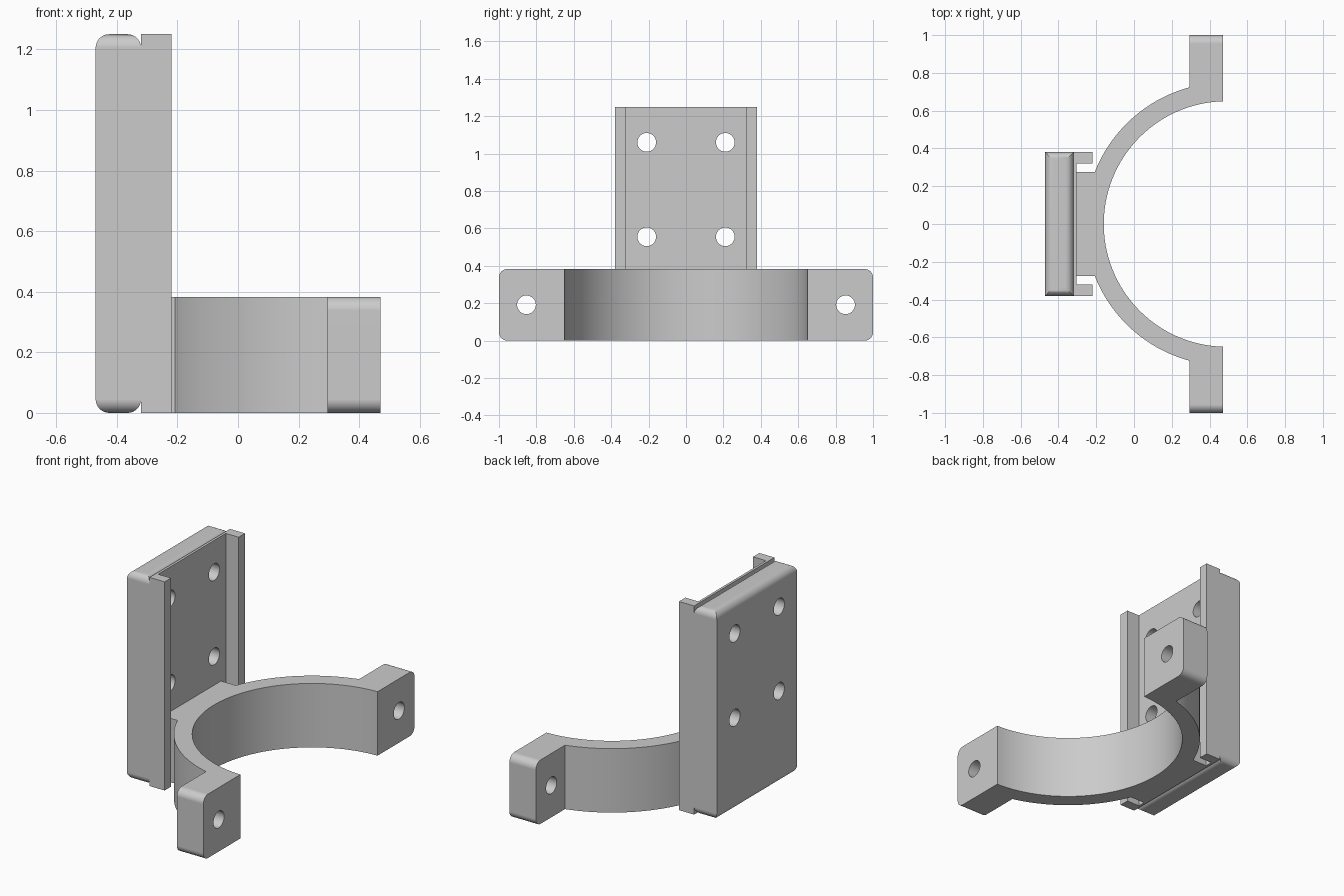
import bpy, bmesh
from math import sin, cos, asin, acos, pi, radians
from mathutils import Matrix

if "Cube" in bpy.data.objects:
    bpy.data.objects.remove(bpy.data.objects["Cube"])

grey = bpy.data.materials.new("light grey")
grey.use_nodes = True
colour = (0.6, 0.6, 0.6, 1)
grey.diffuse_color = colour
grey.node_tree.nodes["Principled BSDF"].inputs["Base Color"].default_value = colour

HOLE_R, CORNER_R = 0.05, 0.045


def prism(name, half, height, round_y=None):
    """Extrude a half outline, mirrored across y, and round the ends at |y| = round_y."""
    outline = half + [(x, -y) for x, y in reversed(half) if y > 1e-6]
    bm = bmesh.new()
    base = bm.faces.new([bm.verts.new((x, y, 0)) for x, y in outline])
    top = bmesh.ops.extrude_face_region(bm, geom=[base])["geom"]
    verts = [g for g in top if isinstance(g, bmesh.types.BMVert)]
    bmesh.ops.translate(bm, verts=verts, vec=(0, 0, height))
    if round_y:
        ends = [e for e in bm.edges
                if all(abs(abs(v.co.y) - round_y) < 1e-4 for v in e.verts)
                and abs(e.verts[0].co.z - e.verts[1].co.z) < 1e-4]
        bmesh.ops.bevel(bm, geom=ends, offset=CORNER_R, segments=8,
                        profile=0.5, affect='EDGES')
    bmesh.ops.recalc_face_normals(bm, faces=bm.faces)
    mesh = bpy.data.meshes.new(name)
    bm.to_mesh(mesh)
    bm.free()
    obj = bpy.data.objects.new(name, mesh)
    bpy.context.collection.objects.link(obj)
    mesh.materials.append(grey)
    return obj


def drill(obj, x, spots):
    """Cut round holes along x at the given (y, z) spots."""
    bm = bmesh.new()
    for y, z in spots:
        place = Matrix.Translation((x, y, z)) @ Matrix.Rotation(pi / 2, 4, 'Y')
        bmesh.ops.create_cone(bm, cap_ends=True, segments=40, radius1=HOLE_R,
                              radius2=HOLE_R, depth=0.5, matrix=place)
    mesh = bpy.data.meshes.new("hole_cutter")
    bm.to_mesh(mesh)
    bm.free()
    mesh.materials.append(grey)
    cutter = bpy.data.objects.new("hole_cutter", mesh)
    bpy.context.collection.objects.link(cutter)
    cutter.hide_render = True
    mod = obj.modifiers.new("holes", 'BOOLEAN')
    mod.object, mod.operation, mod.solver = cutter, 'DIFFERENCE', 'EXACT'
    activate(obj)
    bpy.ops.object.modifier_apply(modifier=mod.name)
    bpy.data.objects.remove(cutter)


def activate(obj):
    bpy.ops.object.select_all(action='DESELECT')
    obj.select_set(True)
    bpy.context.view_layer.objects.active = obj


def finish(obj):
    activate(obj)
    bpy.ops.object.shade_smooth_by_angle(angle=radians(30))
    mod = obj.modifiers.new("flat_normals", 'WEIGHTED_NORMAL')
    mod.keep_sharp = True


def arc(radius, start, end, steps):
    """Points on the half ring, angles measured from the back of the clamp."""
    angles = [start + (end - start) * i / steps for i in range(steps + 1)]
    return [(RING_X - radius * cos(a), radius * sin(a)) for a in angles]


# Mounting plate with rounded corners
BACK, STEP, FLOOR, LIP = -0.47, -0.32, -0.305, -0.22
WIDTH, HEIGHT = 0.38, 1.25
plate_holes = [(s * 0.21, z) for s in (-1, 1) for z in (0.555, 1.06)]
plate = prism("mounting_plate", [(BACK, WIDTH), (STEP, WIDTH)], HEIGHT, WIDTH)
drill(plate, -0.35, plate_holes)

# Square-ended channel with a lip on each side
channel = prism("channel_lips", [(STEP, WIDTH), (LIP, WIDTH), (LIP, 0.32),
                                 (FLOOR, 0.32)], HEIGHT)
drill(channel, -0.35, plate_holes)

# Half-ring clamp with connecting block and bolt ears
RING_X, INNER, OUTER = 0.49, 0.65, 0.75
EAR_BACK, EAR_FRONT, NECK, RING_H = 0.295, 0.47, 0.275, 0.383
half = [(FLOOR, NECK)]
half += arc(OUTER, asin(NECK / OUTER), acos((RING_X - EAR_BACK) / OUTER), 28)
half += [(EAR_BACK, 1), (EAR_FRONT, 1)]
half += arc(INNER, acos((RING_X - EAR_FRONT) / INNER), 0, 40)
clamp = prism("ring_clamp", half, RING_H, 1)
drill(clamp, 0.38, [(s * 0.853, RING_H / 2) for s in (-1, 1)])

for part in (plate, channel, clamp):
    finish(part)
